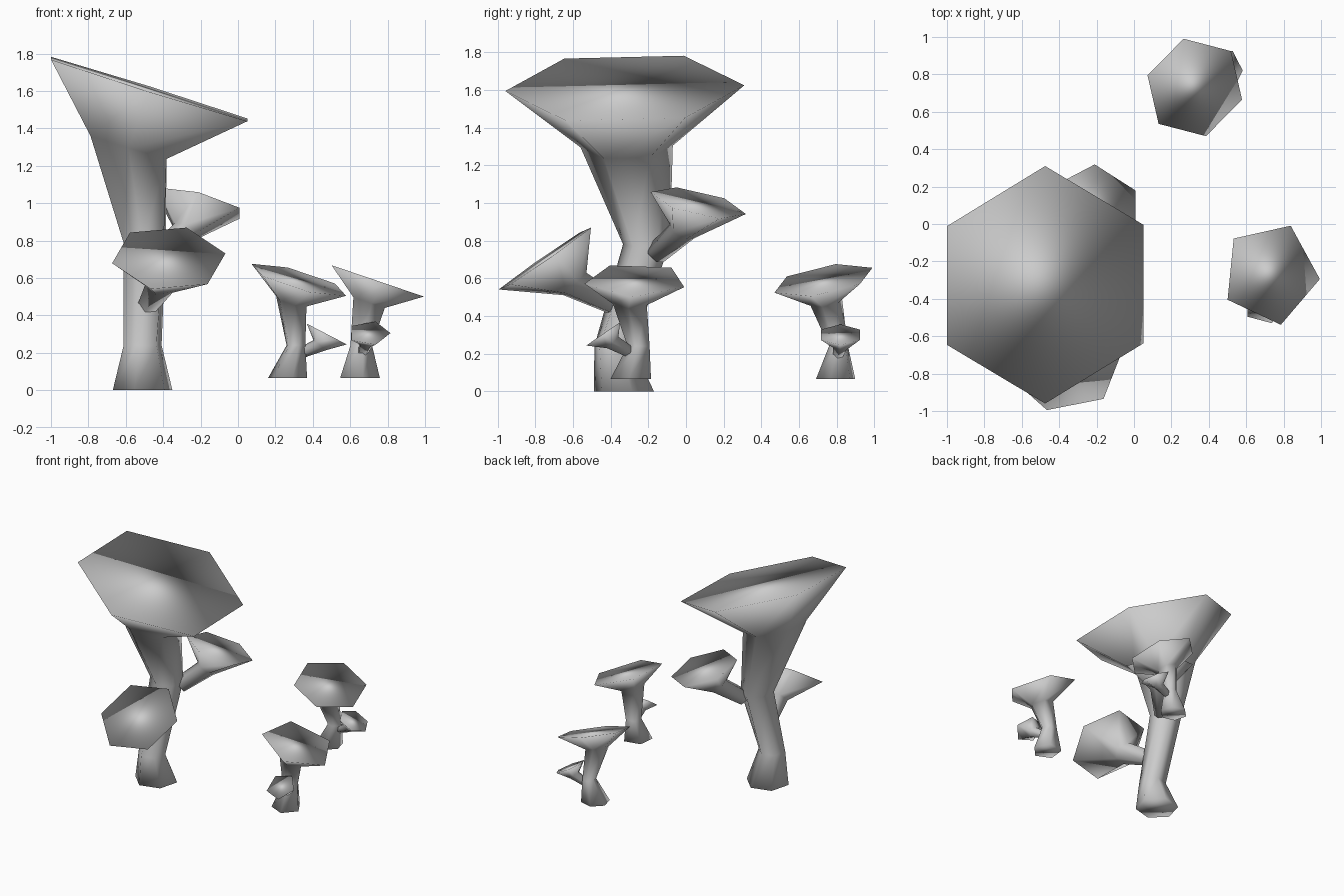
import bpy, bmesh, math
from mathutils import Vector

if "Cube" in bpy.data.objects:
    bpy.data.objects.remove(bpy.data.objects["Cube"], do_unlink=True)

grey = bpy.data.materials.new("plain_grey")
grey.use_nodes = True
grey.diffuse_color = (0.6, 0.6, 0.6, 1)
grey.node_tree.nodes["Principled BSDF"].inputs["Base Color"].default_value = (0.6, 0.6, 0.6, 1)

UP = (0, 0, 1)


def ring(bm, sides, centre, normal, radius, turn):
    """Regular polygon of vertices facing along normal."""
    n = Vector(normal).normalized()
    u = Vector((1, 0, 0))
    u = (u - n * u.dot(n)).normalized()
    v = n.cross(u)
    verts = []
    for i in range(sides):
        a = math.radians(turn) + math.tau * i / sides
        verts.append(bm.verts.new(Vector(centre) + radius * (math.cos(a) * u + math.sin(a) * v)))
    return verts


def mushroom(name, sides, rings):
    """Loft through rings of (centre, normal, radius, turn), closed at both ends."""
    bm = bmesh.new()
    loops = [ring(bm, sides, *r) for r in rings]
    bm.faces.new(loops[0][::-1])
    for low, high in zip(loops, loops[1:]):
        for i in range(sides):
            j = (i + 1) % sides
            bm.faces.new((low[i], low[j], high[j], high[i]))
    bm.faces.new(loops[-1])
    for f in bm.faces:
        f.smooth = True
    mesh = bpy.data.meshes.new(name)
    bm.to_mesh(mesh)
    bm.free()
    mesh.materials.append(grey)
    bpy.context.collection.objects.link(bpy.data.objects.new(name, mesh))


# Large mushroom with a bent stem and a wide tilted cap
mushroom("large_mushroom", 6, [
    ((-0.51, -0.33, 0), UP, 0.165, 15),
    ((-0.51, -0.385, 0.24), UP, 0.105, 15),
    ((-0.5, -0.21, 0.78), (0.1, 0, 1), 0.125, 25),
    ((-0.585, -0.315, 1.3), (0.3, -0.02, 1), 0.245, 30),
    ((-0.475, -0.325, 1.61), (0.314, -0.024, 1), 0.635, 30)])

# Side shoots of the large stem
mushroom("large_front_shoot", 6, [
    ((-0.48, -0.38, 0.46), (0.2, -0.8, 0.6), 0.06, 12),
    ((-0.41, -0.59, 0.57), (0.05, -0.8, 0.8), 0.09, 12),
    ((-0.37, -0.75, 0.705), (0.05, -0.69, 1), 0.31, 12)])
mushroom("large_back_shoot", 6, [
    ((-0.42, -0.16, 0.73), (0.6, 0.6, 0.6), 0.06, 30),
    ((-0.28, -0.02, 0.85), (0.5, 0.5, 0.9), 0.075, 30),
    ((-0.21, 0.065, 1.0), (0.26, 0.23, 1), 0.26, 30)])

# Small back mushroom and its shoot
mushroom("small_back_mushroom", 6, [
    ((0.265, 0.795, 0.065), UP, 0.108, -15),
    ((0.31, 0.81, 0.24), UP, 0.052, -15),
    ((0.285, 0.745, 0.475), (0.29, -0.19, 1), 0.088, -17),
    ((0.325, 0.73, 0.59), (0.29, -0.187, 1), 0.275, -17)])
mushroom("small_back_shoot", 6, [
    ((0.34, 0.81, 0.2), (0.9, 0.1, 0.4), 0.03, 0),
    ((0.435, 0.82, 0.24), (0.7, 0.1, 0.8), 0.042, 0),
    ((0.475, 0.82, 0.3), (0.52, 0, 1), 0.12, 0)])

# Small front mushroom and its shoot
mushroom("small_front_mushroom", 5, [
    ((0.645, -0.29, 0.065), UP, 0.114, -6),
    ((0.655, -0.25, 0.24), UP, 0.062, -6),
    ((0.695, -0.295, 0.47), (0.34, 0, 1), 0.095, -6),
    ((0.73, -0.265, 0.59), (0.34, 0, 1), 0.28, -6)])
mushroom("small_front_shoot", 5, [
    ((0.67, -0.3, 0.21), (0.2, -0.8, 0.5), 0.032, 0),
    ((0.69, -0.39, 0.26), (0.1, -0.8, 0.8), 0.045, 0),
    ((0.7, -0.44, 0.305), (0, -0.69, 1), 0.115, 0)])
